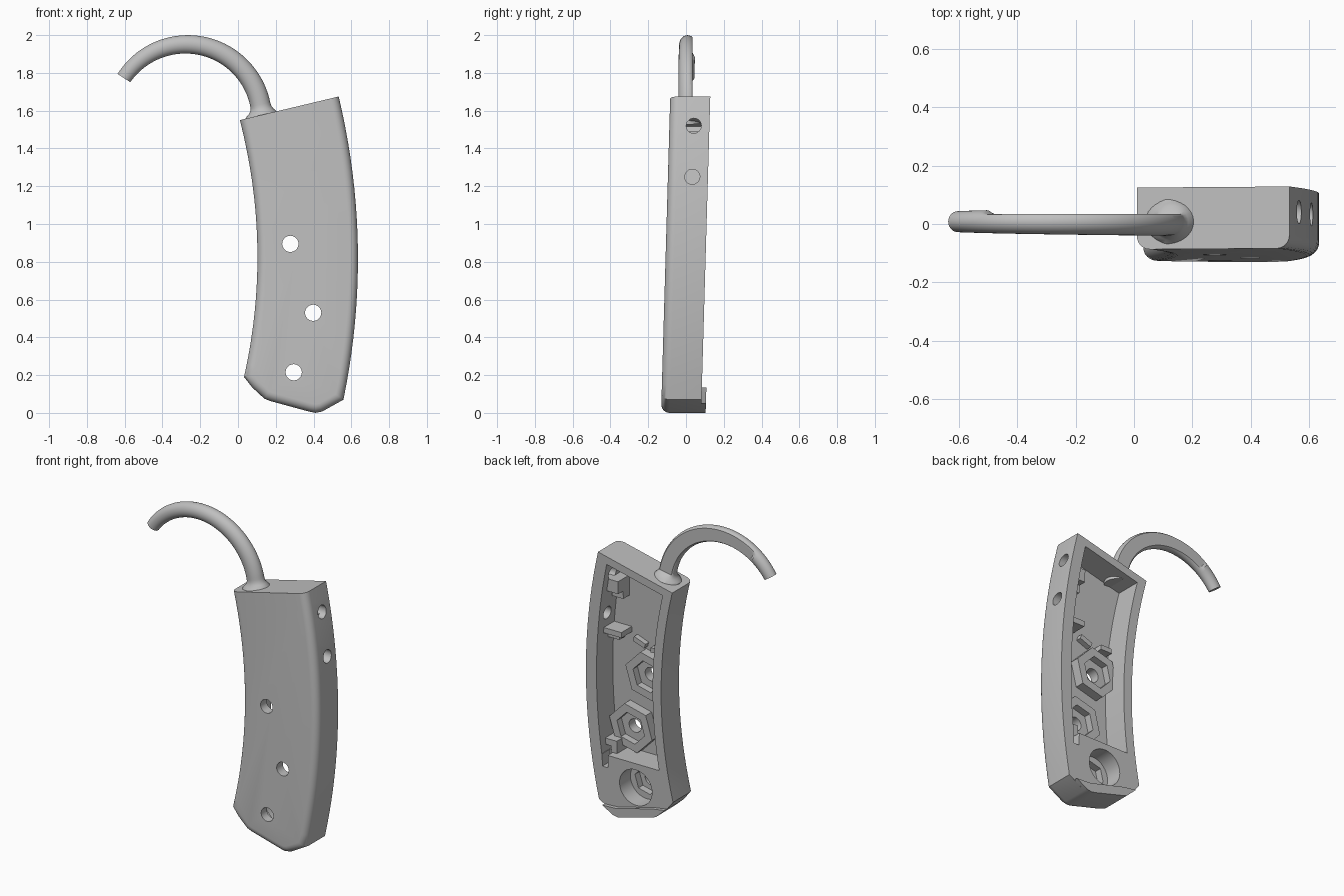
import bpy, bmesh, math
from mathutils import Vector

if "Cube" in bpy.data.objects:
    bpy.data.objects.remove(bpy.data.objects["Cube"])

grey = bpy.data.materials.new("plain_grey")
grey.diffuse_color = (0.52, 0.52, 0.52, 1)
grey.use_nodes = True
grey.node_tree.nodes["Principled BSDF"].inputs["Base Color"].default_value = grey.diffuse_color

FRONT, BACK, FLOOR = -0.132, 0.08, -0.085
SHEAR = 0.029          # the grip leans slightly backward toward its top


def finish(name, bm):
    bmesh.ops.recalc_face_normals(bm, faces=bm.faces)
    me = bpy.data.meshes.new(name)
    bm.to_mesh(me)
    bm.free()
    me.materials.append(grey)
    ob = bpy.data.objects.new(name, me)
    bpy.context.collection.objects.link(ob)
    return ob


def loft(name, rings):
    """Bridge closed rings of 3D points and cap both ends."""
    bm = bmesh.new()
    rows = [[bm.verts.new(p) for p in ring] for ring in rings]
    n = len(rows[0])
    for a, b in zip(rows, rows[1:]):
        for k in range(n):
            bm.faces.new((a[k], a[(k + 1) % n], b[(k + 1) % n], b[k]))
    bm.faces.new(rows[0])
    bm.faces.new(rows[-1])
    return finish(name, bm)


def prism(name, pts, y0, y1):
    """Extrude an x-z outline along y."""
    return loft(name, [[(x, y, z) for x, z in pts] for y in (y0, y1)])


def ngon(cx, cz, r, n, turn=0.0):
    return [(cx + r * math.cos(turn + 2 * math.pi * i / n),
             cz + r * math.sin(turn + 2 * math.pi * i / n)) for i in range(n)]


def rect(x0, x1, z0, z1):
    return [(x0, z0), (x1, z0), (x1, z1), (x0, z1)]


def cut(ob, cutter):
    m = ob.modifiers.new("cut", 'BOOLEAN')
    m.operation, m.solver, m.object = 'DIFFERENCE', 'EXACT', cutter
    bpy.context.view_layer.objects.active = ob
    bpy.ops.object.modifier_apply(modifier=m.name)
    bpy.data.objects.remove(cutter)


def curve(pts, z):
    """Quadratic x(z) through three (z, x) points."""
    (a, fa), (b, fb), (c, fc) = pts
    return (fa * (z - b) * (z - c) / ((a - b) * (a - c))
            + fb * (z - a) * (z - c) / ((b - a) * (b - c))
            + fc * (z - a) * (z - b) / ((c - a) * (c - b)))


LEFT = [(1.55, 0.01), (0.8, 0.103), (0.19, 0.032)]
RIGHT = [(1.675, 0.533), (0.8, 0.635), (0.07, 0.558)]


def side(pts, z0, z1, off, n=20):
    return [(curve(pts, z0 + (z1 - z0) * i / n) + off, z0 + (z1 - z0) * i / n)
            for i in range(n + 1)]


def inset(pts, d):
    """Mitred inward offset of a counter-clockwise outline; the closing top edge stays."""
    n, out = len(pts), []
    P = [Vector(p) for p in pts]

    def edge(i):
        t = (P[(i + 1) % n] - P[i]).normalized()
        return Vector((-t.y, t.x)), (0.0 if i == n - 1 else d)

    for i in range(n):
        (n1, d1), (n2, d2) = edge((i - 1) % n), edge(i)
        det = n1.x * n2.y - n1.y * n2.x
        if abs(det) < 1e-3:
            out.append(tuple(P[i] + n1 * d1))
        else:
            out.append((P[i].x + (d1 * n2.y - d2 * n1.y) / det,
                        P[i].y + (n1.x * d2 - n2.x * d1) / det))
    return out


# Curved grip shell with rounded front edges and a sharp top
BOTTOM = [(0.075, 0.135), (0.14, 0.075), (0.17, 0.063), (0.38, 0.006),
          (0.41, 0.0), (0.445, 0.007)]
outline = side(LEFT, 1.55, 0.19, 0) + BOTTOM + side(RIGHT, 0.07, 1.675, 0)
ROUND, rings = 0.045, []
for i in range(7):
    a = math.pi / 2 * i / 6
    rings.append([(x, FRONT + ROUND * (1 - math.sin(a)), z)
                  for x, z in inset(outline, ROUND * (1 - math.cos(a)))])
rings.reverse()
rings.append([(x, BACK, z) for x, z in outline])
shell = loft("grip_shell", rings)

# Hollow back, leaving a solid block at the bottom
cavity = side(LEFT, 1.515, 0.37, 0.06) + side(RIGHT, 0.37, 1.61, -0.075)
cut(shell, prism("cavity_cutter", cavity, FLOOR, 0.3))

# Front screw holes, with a stepped hex pocket behind the lowest
HOLES = [(0.277, 0.895), (0.398, 0.53), (0.295, 0.215)]
cut(shell, prism("bore_cutter", ngon(*HOLES[2], 0.115, 40), -0.03, 0.3))
cut(shell, prism("hex_cutter", ngon(*HOLES[2], 0.085, 6, 0.25), -0.075, 0.0))
for x, z in HOLES:
    cut(shell, prism("hole_cutter", ngon(x, z, 0.043, 28), -0.3, 0.0))

# Two round holes through the right wall
for z in (1.52, 1.25):
    circle = ngon(-0.003, z, 0.04, 28)
    cut(shell, loft("side_hole_cutter", [[(x, y, h) for y, h in circle] for x in (0.4, 0.8)]))

# Small slot at the top of the solid block
cut(shell, prism("slot_cutter", rect(0.49, 0.53, 0.29, 0.4), 0.0, 0.3))
parts = [shell]

# Hexagonal nut holders on the inner floor
for i, (x, z) in enumerate(HOLES[:2]):
    boss = prism("nut_holder_%d" % (i + 1), ngon(x, z, 0.155, 6, 0.25), FLOOR - 0.01, -0.025)
    cut(boss, prism("nut_cutter", ngon(x, z, 0.1, 6, 0.25), -0.07, 0.1))
    cut(boss, prism("hole_cutter", ngon(x, z, 0.043, 28), -0.3, 0.1))
    parts.append(boss)

# Clips and ribs inside the cavity
for name, box, y1 in (
        ("upper_clip", (0.43, 0.53, 1.41, 1.49), 0.03),
        ("upper_clip_foot", (0.43, 0.51, 1.36, 1.41), -0.02),
        ("shelf_clip", (0.42, 0.58, 1.125, 1.16), 0.02),
        ("shelf_clip_foot", (0.47, 0.55, 1.08, 1.125), -0.03),
        ("lower_clip", (0.46, 0.57, 0.41, 0.45), 0.03),
        ("lower_clip_foot", (0.46, 0.50, 0.36, 0.41), 0.03),
        ("corner_rib", (0.17, 0.25, 1.06, 1.09), -0.03)):
    parts.append(prism(name, rect(*box), FLOOR - 0.01, y1))
parts.append(prism("slanted_rib", [(0.31, 1.06), (0.39, 1.09), (0.38, 1.12), (0.30, 1.09)],
                   FLOOR - 0.01, -0.05))

# Raised lip along the bottom of the back
parts.append(prism("bottom_lip", BOTTOM + [(0.52, 0.05), (0.42, 0.055), (0.17, 0.12)],
                   0.06, 0.104))

# Lean the whole grip
for ob in parts:
    for v in ob.data.vertices:
        v.co.y += SHEAR * v.co.z

# Tapered hook with a fillet at its foot and a flattened back
CX, CZ, R, N, STEPS = -0.272, 1.553, 0.398, 28, 72
rings = []
for i in range(STEPS + 1):
    t = i / STEPS
    a = math.radians(-3 + 149.5 * t)
    r0 = 0.054 - 0.014 * t * t
    flat = 0.034 if 9 < math.degrees(a) < 125 else 1.0
    ring = []
    for k in range(N):
        p = 2 * math.pi * k / N
        rr = R + r0 * math.cos(p)
        x, z = CX + rr * math.cos(a), CZ + rr * math.sin(a)
        above = max(0, z - 1.55 - 0.24 * (x - 0.01))
        r = r0 + (0.032 * max(0, 1 - above / 0.05) ** 2 if a < 0.6 else 0)
        rr = R + r * math.cos(p)
        ring.append((CX + rr * math.cos(a), min(0.008 + 0.9 * r * math.sin(p), flat),
                     CZ + rr * math.sin(a)))
    rings.append(ring)
parts.append(loft("hook", rings))

# Smooth curved surfaces, keep hard edges
for ob in parts:
    bpy.ops.object.select_all(action='DESELECT')
    ob.select_set(True)
    bpy.context.view_layer.objects.active = ob
    bpy.ops.object.shade_smooth_by_angle(angle=math.radians(30))
